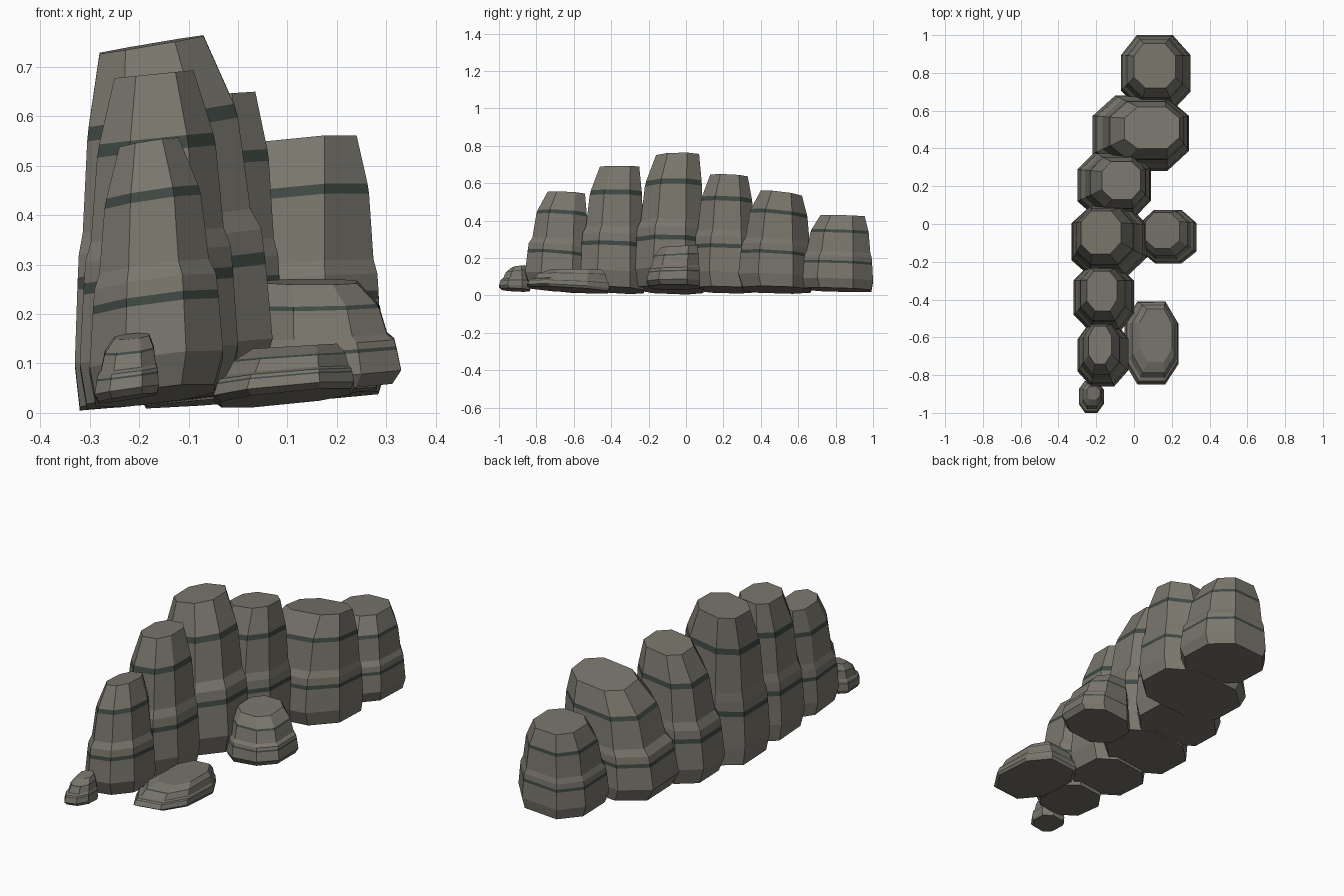
import bpy
import bmesh
import random

random.seed(4)

default_cube = bpy.data.objects.get("Cube")
if default_cube:
    bpy.data.objects.remove(default_cube, do_unlink=True)


def make_material(name, colour):
    material = bpy.data.materials.new(name)
    material.use_nodes = True
    material.diffuse_color = colour
    material.node_tree.nodes["Principled BSDF"].inputs["Base Color"].default_value = colour
    return material


stone = make_material("warm grey stone", (0.19, 0.18, 0.15, 1))
seam = make_material("dark green seam", (0.05, 0.065, 0.055, 1))

# Rings up a rock: height share, blend from widest outline to crown outline, seam above
PROFILE = [
    (0.0, 0.2, False),
    (0.13, 0.0, False),
    (0.34, 0.1, True),
    (0.375, 0.12, False),
    (0.44, 0.16, False),
    (0.5, 0.32, False),
    (0.76, 0.5, True),
    (0.8, 0.56, False),
    (1.0, 1.0, False),
]

# Chamfered rectangle outline, in half widths
CUT = 0.5
OUTLINE = [(1, -CUT), (1, CUT), (CUT, 1), (-CUT, 1),
           (-1, CUT), (-1, -CUT), (-CUT, -1), (CUT, -1)]


def mix(a, b, share):
    return a + (b - a) * share


def rock(name, foot, crown, foot_plane, crown_plane):
    """Outlines are (x min, x max, y min, y max); planes are (height, x slope, y slope)."""
    bm = bmesh.new()
    wobble = [random.uniform(-0.06, 0.06) for _ in OUTLINE]
    rings = []
    for share, blend, _ in PROFILE:
        x_min, x_max, y_min, y_max = [mix(a, b, blend) for a, b in zip(foot, crown)]
        height, slope_x, slope_y = [mix(a, b, share) for a, b in zip(foot_plane, crown_plane)]
        half_x, half_y = (x_max - x_min) / 2, (y_max - y_min) / 2
        ring = []
        for (u, v), shift in zip(OUTLINE, wobble):
            # Slide corners along their own side so the outline is a little uneven
            if abs(u) == 1:
                v += shift
            else:
                u += shift
            dx, dy = u * half_x, v * half_y
            ring.append(bm.verts.new((x_min + half_x + dx, y_min + half_y + dy,
                                      height + dx * slope_x + dy * slope_y)))
        rings.append(ring)

    count = len(OUTLINE)
    for lower, upper, (_, _, is_seam) in zip(rings, rings[1:], PROFILE):
        for i in range(count):
            j = (i + 1) % count
            face = bm.faces.new((lower[i], lower[j], upper[j], upper[i]))
            face.material_index = int(is_seam)
    bm.faces.new(rings[-1])
    bm.faces.new(rings[0][::-1])
    bmesh.ops.recalc_face_normals(bm, faces=bm.faces)

    mesh = bpy.data.meshes.new(name)
    bm.to_mesh(mesh)
    bm.free()
    mesh.materials.append(stone)
    mesh.materials.append(seam)
    obj = bpy.data.objects.new(name, mesh)
    bpy.context.collection.objects.link(obj)
    return obj


# Ridge of tall pillars, from back to front
rock("back_pillar", (-0.07, 0.30, 0.61, 1.0), (0.0, 0.22, 0.72, 0.955),
     (0.03, 0.06, -0.03), (0.425, 0.04, -0.03))
rock("broad_pillar", (-0.22, 0.29, 0.28, 0.68), (-0.05, 0.24, 0.40, 0.62),
     (0.03, 0.08, -0.03), (0.54, 0.1, -0.12))
rock("inner_pillar", (-0.30, 0.09, 0.03, 0.38), (-0.17, 0.035, 0.13, 0.33),
     (0.03, 0.1, -0.03), (0.635, 0.12, -0.05))
rock("tallest_pillar", (-0.33, 0.07, -0.28, 0.10), (-0.28, -0.07, -0.16, 0.07),
     (0.03, 0.12, -0.04), (0.745, 0.17, 0.02))
rock("middle_pillar", (-0.32, 0.0, -0.57, -0.22), (-0.25, -0.09, -0.46, -0.25),
     (0.03, 0.12, -0.06), (0.685, 0.1, 0.0))
rock("front_pillar", (-0.30, -0.03, -0.86, -0.52), (-0.24, -0.12, -0.74, -0.54),
     (0.035, 0.12, -0.1), (0.545, 0.16, -0.05))

# Loose stones around the foot of the ridge
rock("side_boulder", (0.03, 0.33, -0.21, 0.075), (0.06, 0.24, -0.13, 0.06),
     (0.045, 0.1, 0.0), (0.265, 0.0, 0.06))
rock("flat_slab", (-0.05, 0.235, -0.85, -0.41), (0.03, 0.20, -0.73, -0.45),
     (0.03, 0.1, -0.06), (0.135, 0.06, 0.0))
rock("small_front_stone", (-0.29, -0.16, -1.0, -0.83), (-0.25, -0.18, -0.93, -0.86),
     (0.03, 0.15, -0.05), (0.155, 0.1, 0.15))
